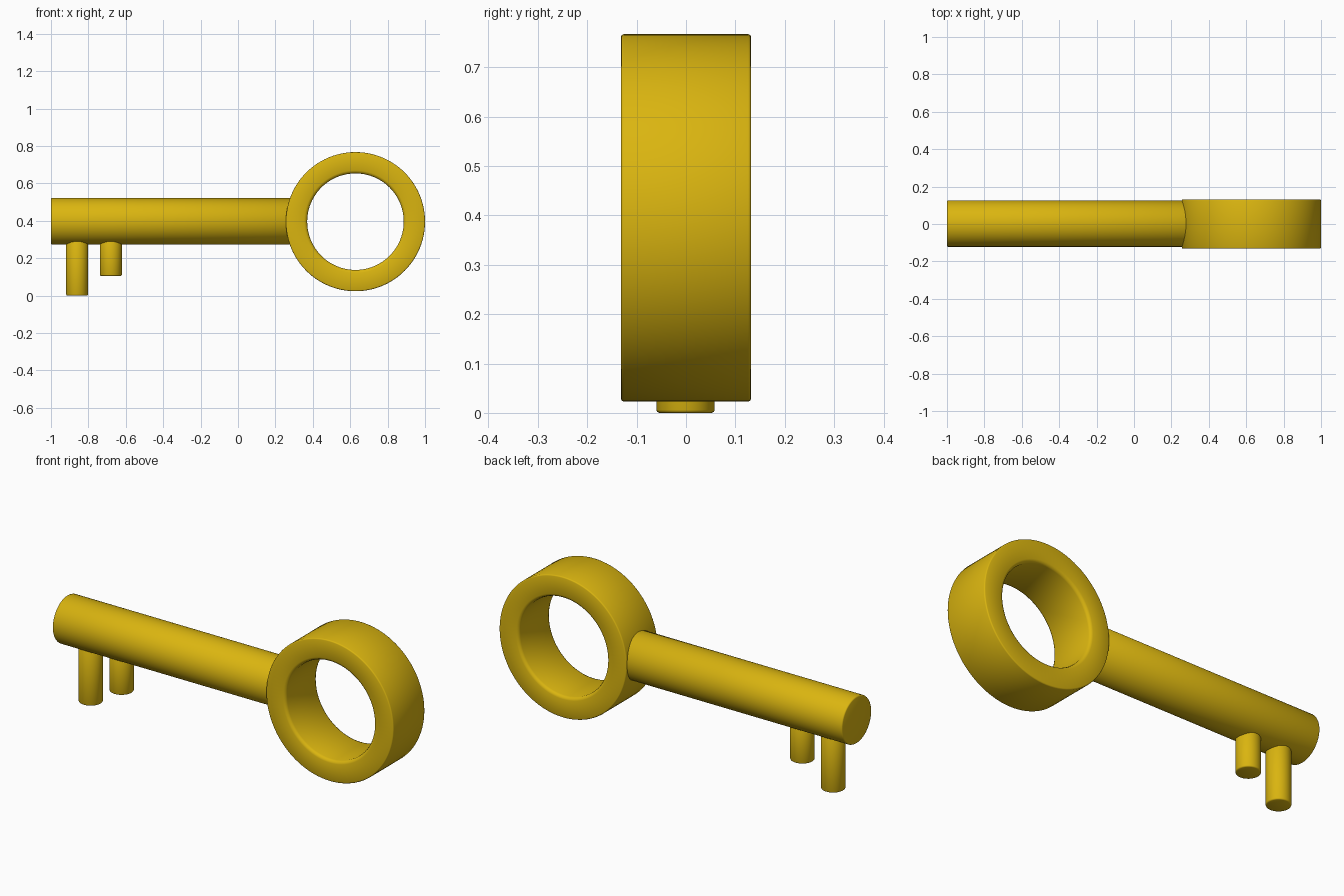
import bpy, bmesh
from math import radians
from mathutils import Matrix, Vector

cube = bpy.data.objects.get("Cube")
if cube:
    bpy.data.objects.remove(cube, do_unlink=True)

gold = bpy.data.materials.new("gold")
gold.use_nodes = True
color = (0.70, 0.46, 0.005, 1)
gold.diffuse_color = color
gold.node_tree.nodes["Principled BSDF"].inputs["Base Color"].default_value = color


def lathe(name, profile, origin, axis, closed=False, steps=64):
    """Spin (radius, height) points around an axis through origin."""
    bm = bmesh.new()
    verts = [bm.verts.new((r, 0, h)) for r, h in profile]
    pairs = list(zip(verts, verts[1:]))
    if closed:
        pairs.append((verts[-1], verts[0]))
    edges = [bm.edges.new(p) for p in pairs]
    bmesh.ops.spin(bm, geom=verts + edges, cent=(0, 0, 0), axis=(0, 0, 1),
                   angle=radians(360), steps=steps, use_duplicate=False)
    bmesh.ops.remove_doubles(bm, verts=bm.verts, dist=0.0001)
    bmesh.ops.recalc_face_normals(bm, faces=bm.faces)
    turn = Vector((0, 0, 1)).rotation_difference(Vector(axis)).to_matrix().to_4x4()
    bm.transform(Matrix.Translation(origin) @ turn)
    mesh = bpy.data.meshes.new(name)
    bm.to_mesh(mesh)
    bm.free()
    mesh.materials.append(gold)
    obj = bpy.data.objects.new(name, mesh)
    bpy.context.collection.objects.link(obj)
    bpy.ops.object.select_all(action='DESELECT')
    obj.select_set(True)
    bpy.context.view_layer.objects.active = obj
    bpy.ops.object.shade_smooth_by_angle(angle=radians(50))
    return obj


def rod(name, radius, length, origin, axis, soft=0.006):
    """Solid cylinder with softly chamfered ends."""
    lathe(name, [(0, 0), (radius - soft, 0), (radius - soft * 0.3, soft * 0.3),
                 (radius, soft), (radius, length - soft),
                 (radius - soft, length), (0, length)], origin, axis)


# Ring handle: flat band, crisp outside edges and softer hole edges
outer, inner, half, crisp, soft = 0.372, 0.258, 0.132, 0.006, 0.016
side = [(inner, half - soft), (inner + soft * 0.3, half - soft * 0.3),
        (inner + soft, half), (outer - crisp, half),
        (outer - crisp * 0.3, half - crisp * 0.3), (outer, half - crisp)]
ring = side + [(r, -h) for r, h in reversed(side)]
lathe("ring_handle", ring, (0.628, 0, 0.395), (0, 1, 0), closed=True, steps=96)

# Shaft, ending inside the ring wall
rod("shaft", 0.124, 1.31, (-1, 0.002, 0.397), (1, 0, 0))

# Two teeth hanging from the shaft
for name, x, bottom in (("long_tooth", -0.86, 0), ("short_tooth", -0.68, 0.105)):
    rod(name, 0.059, 0.36 - bottom, (x, -0.001, bottom), (0, 0, 1))
